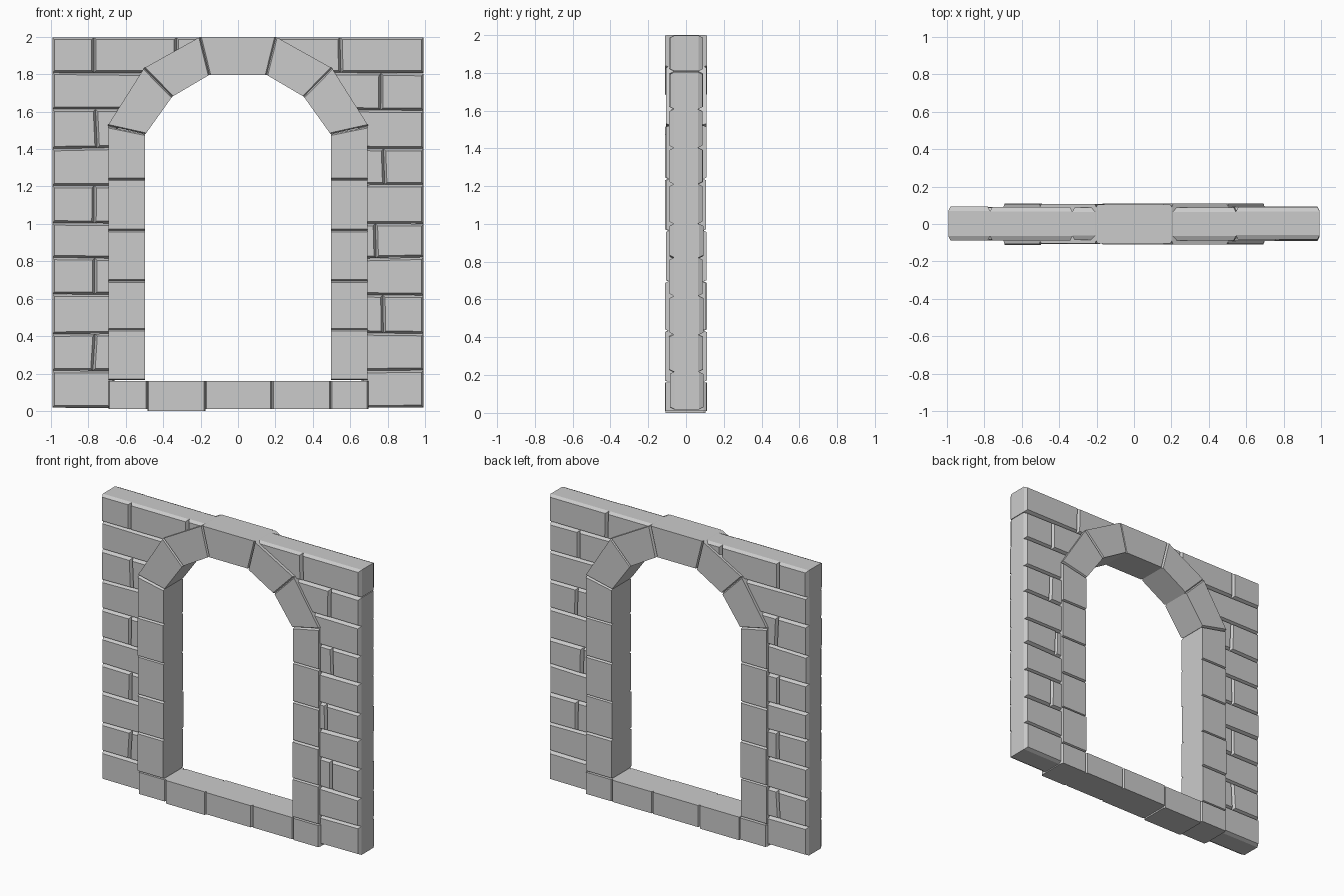
import bpy, bmesh, random
from mathutils import Vector

if "Cube" in bpy.data.objects:
    bpy.data.objects.remove(bpy.data.objects["Cube"])

random.seed(4)


def inset(pts, dists):
    """Move each polygon edge inwards by its own distance (counter-clockwise input)."""
    n = len(pts)
    lines = []
    for i in range(n):
        a, b = pts[i], pts[(i + 1) % n]
        d = (b - a).normalized()
        lines.append((a + Vector((-d.y, d.x)) * dists[i], d))
    out = []
    for i in range(n):
        (p, d), (q, e) = lines[i - 1], lines[i]
        w = q - p
        t = (w.x * e.y - w.y * e.x) / (d.x * e.y - d.y * e.x)
        out.append(p + d * t)
    return out


def stone(name, pts, front, back, cut, depth):
    """Extrude an (x, z) outline along y; edges with a cut are chamfered front and back."""
    pts = [Vector(p) for p in pts]
    n = len(pts)
    cuts = list(cut) if isinstance(cut, (list, tuple)) else [cut] * n
    area = sum(pts[i - 1].x * pts[i].y - pts[i].x * pts[i - 1].y for i in range(n))
    if area < 0:
        pts.reverse()
        cuts = [cuts[(n - 2 - i) % n] for i in range(n)]
    small = inset(pts, cuts)
    bm = bmesh.new()
    rings = []
    for ring, y in ((small, front), (pts, front + depth), (pts, back - depth), (small, back)):
        rings.append([bm.verts.new((p.x, y, p.y)) for p in ring])
    for r, s in zip(rings, rings[1:]):
        for i in range(n):
            j = (i + 1) % n
            bm.faces.new((r[i], r[j], s[j], s[i]))
    bm.faces.new(rings[0])
    bm.faces.new(rings[-1])
    bmesh.ops.remove_doubles(bm, verts=bm.verts, dist=1e-5)
    bmesh.ops.recalc_face_normals(bm, faces=bm.faces)
    me = bpy.data.meshes.new(name)
    bm.to_mesh(me)
    bm.free()
    bpy.context.collection.objects.link(bpy.data.objects.new(name, me))


def jit(a):
    return random.uniform(-a, a)


def brick(side, pts):
    stone("wall_brick", [(side * x, z) for x, z in pts],
          -0.087 + jit(0.003), 0.09 + jit(0.003), 0.012, 0.024)


def frame(name, pts, cut):
    stone(name, pts, -0.108 + jit(0.004), 0.107 + jit(0.004), cut, 0.015)


# Wall courses beside the opening, joints alternate between the two sides
rows = [0.02, 0.217, 0.415, 0.62, 0.818, 1.005, 1.208, 1.405, 1.61, 1.808, 2.0]
joints = {-1: {1: 0.77, 3: 0.76, 5: 0.77, 7: 0.76},
          1: {2: 0.77, 4: 0.74, 6: 0.78, 8: 0.77}}
for side in (-1, 1):
    level = [(z + jit(0.005), z + jit(0.005)) for z in rows]
    for r in range(9):
        (lo, li), (ho, hi) = level[r], level[r + 1]
        b0, b1 = (0.61, 0.48) if r == 8 else (0.66, 0.62 if r == 7 else 0.66)
        j = joints[side].get(r)
        if j:
            k, m = j + jit(0.008), j + jit(0.008)
            lm, hm = (lo + li) / 2, (ho + hi) / 2
            brick(side, [(0.993, lo), (k, lm), (m, hm), (0.993, ho)])
            brick(side, [(k, lm), (b0, li), (b1, hi), (m, hm)])
        else:
            brick(side, [(0.993, lo), (b0, li), (b1, hi), (0.993, ho)])

# Top course, cut to follow the arch
z = 1.808
brick(-1, [(0.993, z), (0.77, z), (0.77, 1.997), (0.993, 1.997)])
brick(-1, [(0.77, z), (0.47, z), (0.33, 1.89), (0.33, 1.997), (0.77, 1.997)])
brick(-1, [(0.33, 1.89), (0.18, 1.97), (0.18, 1.997), (0.33, 1.997)])
brick(1, [(0.993, z), (0.55, z), (0.545, 1.997), (0.993, 1.997)])
brick(1, [(0.55, z), (0.48, z), (0.18, 1.97), (0.18, 1.997), (0.545, 1.997)])

# Jamb stones
levels = [0.165, 0.435, 0.695, 0.965, 1.238]
C = 0.007
for side in (-1, 1):
    for i, z0 in enumerate(levels):
        top = (1.52, 1.48) if i == 4 else (levels[i + 1],) * 2
        frame("jamb_stone", [(side * 0.693, z0), (side * 0.497, z0),
                             (side * 0.497, top[1]), (side * 0.693, top[0])], (C, 0, C, 0))

# Sill stones
xs = [-0.693, -0.485, -0.175, 0.182, 0.495, 0.698]
for i, (a, b) in enumerate(zip(xs, xs[1:])):
    low = 0.0 if i == 1 else 0.01
    frame("sill_stone", [(a, low), (b, low), (b, 0.16), (a, 0.16)], (0, C, 0, C))

# Arch stones and keystone
arch = [((0.495, 1.48), (0.697, 1.525)), ((0.352, 1.68), (0.502, 1.833)),
        ((0.153, 1.797), (0.203, 2.0))]
for side in (-1, 1):
    for (i0, o0), (i1, o1) in zip(arch, arch[1:]):
        frame("arch_stone", [(side * p[0], p[1]) for p in (i0, o0, o1, i1)], (C, 0, C, 0))
frame("keystone", [(-0.153, 1.797), (0.153, 1.797), (0.203, 2.0), (-0.203, 2.0)], (0, C, 0, C))
